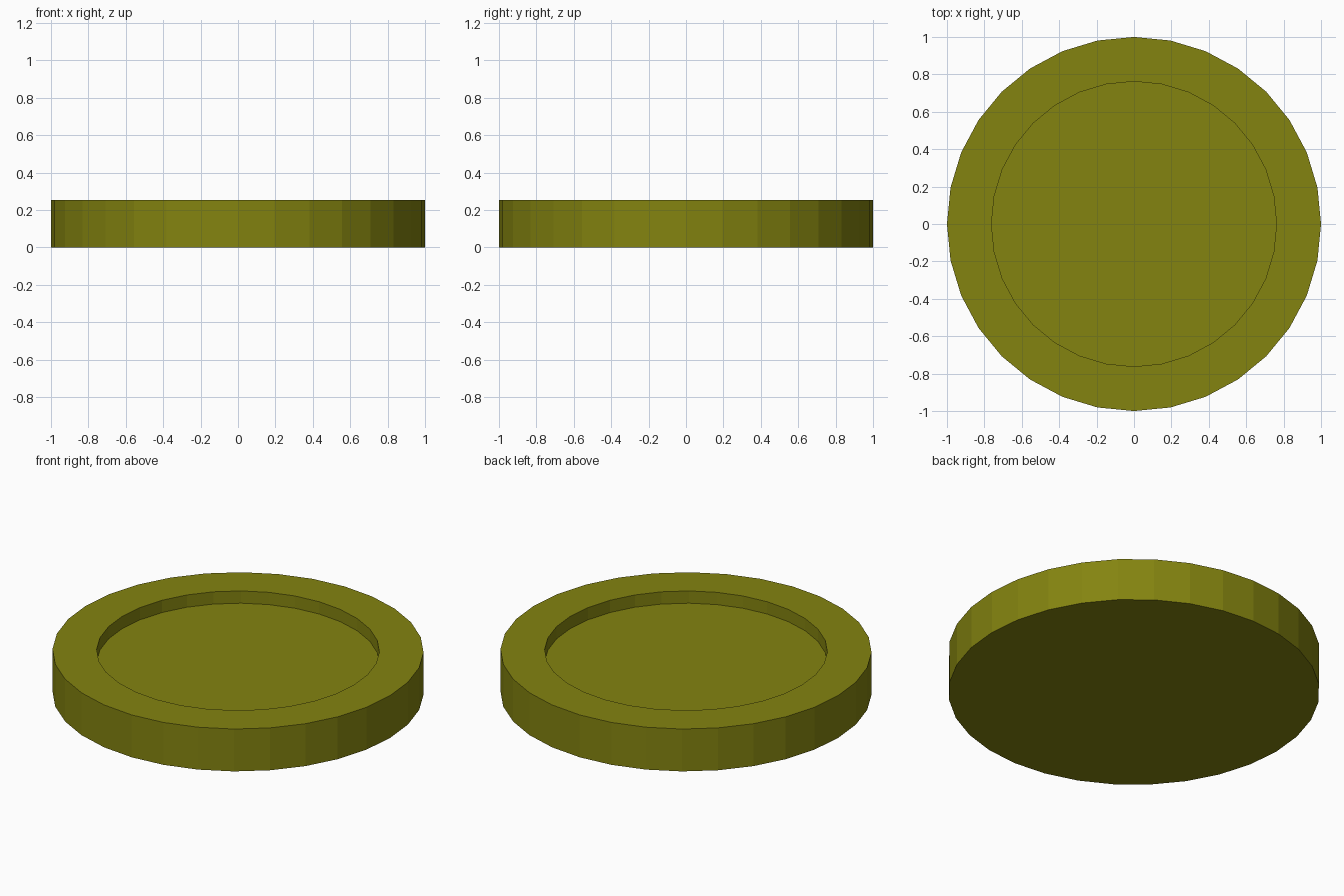
import bpy, bmesh

if "Cube" in bpy.data.objects:
    bpy.data.objects.remove(bpy.data.objects["Cube"])

SIDES = 32
RADIUS, INNER = 1.0, 0.762
HEIGHT, DEPTH = 0.252, 0.073

# Solid disc
bm = bmesh.new()
bmesh.ops.create_cone(bm, cap_ends=True, segments=SIDES, radius1=RADIUS,
                      radius2=RADIUS, depth=HEIGHT)
bmesh.ops.translate(bm, verts=bm.verts, vec=(0, 0, HEIGHT / 2))

# Top face: inset to leave a flat rim, then extrude down into a recess
bm.normal_update()
top = max(bm.faces, key=lambda f: f.calc_center_median().z)
ring = bmesh.ops.extrude_discrete_faces(bm, faces=[top])["faces"][0]
bmesh.ops.scale(bm, verts=ring.verts, vec=(INNER, INNER, 1))
floor = bmesh.ops.extrude_discrete_faces(bm, faces=[ring])["faces"][0]
bmesh.ops.translate(bm, verts=floor.verts, vec=(0, 0, -DEPTH))
bmesh.ops.recalc_face_normals(bm, faces=bm.faces)

mesh = bpy.data.meshes.new("recessed_disc")
bm.to_mesh(mesh)
bm.free()

# Olive material
olive = bpy.data.materials.new("olive")
olive.diffuse_color = (0.23, 0.23, 0.005, 1)
olive.use_nodes = True
olive.node_tree.nodes["Principled BSDF"].inputs["Base Color"].default_value = olive.diffuse_color
mesh.materials.append(olive)

disc = bpy.data.objects.new("recessed_disc", mesh)
bpy.context.collection.objects.link(disc)
